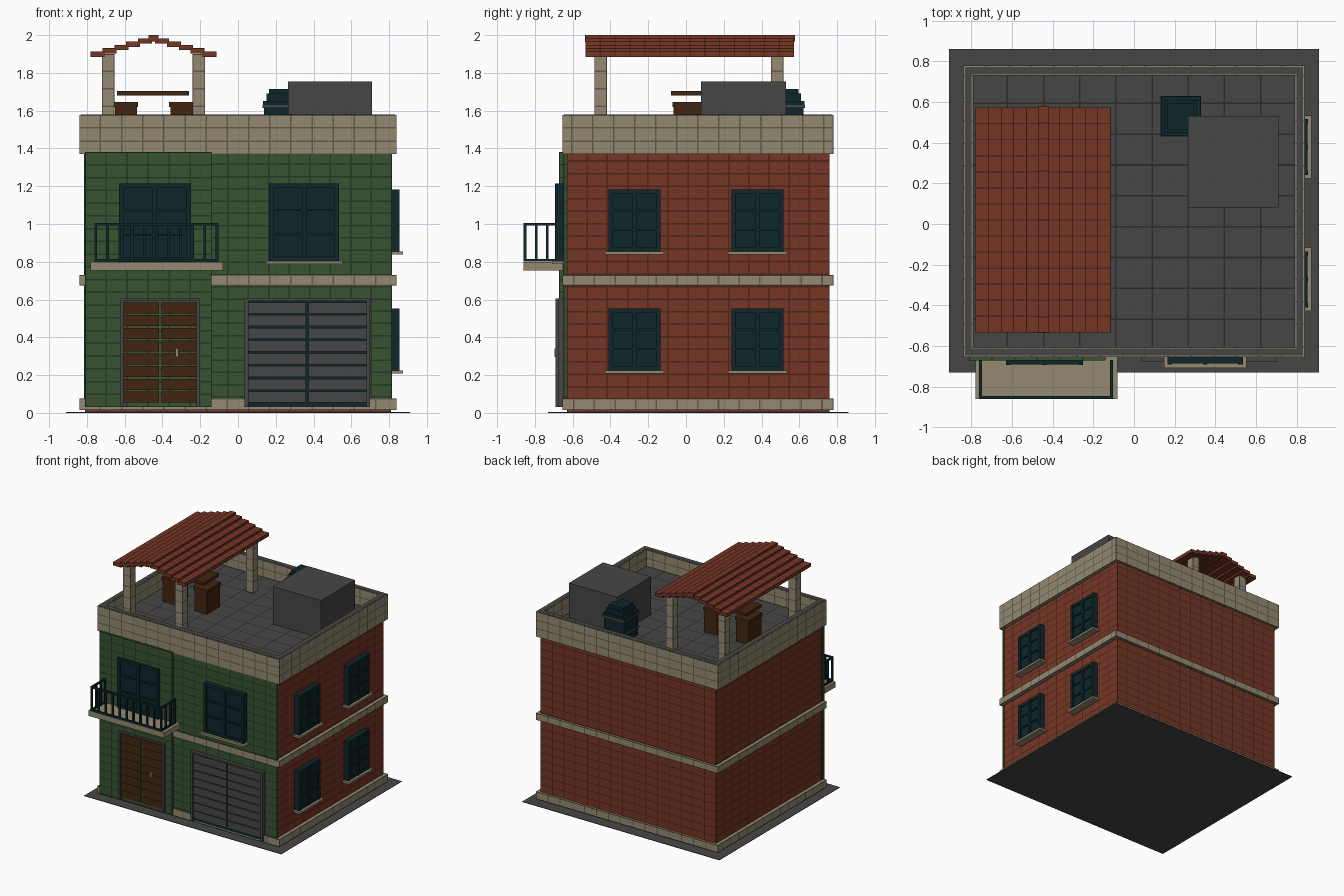
import bpy
import bmesh
from mathutils import Matrix, Vector

if "Cube" in bpy.data.objects:
    bpy.data.objects.remove(bpy.data.objects["Cube"], do_unlink=True)


def material(name, r, g, b):
    """Flat colour given as 0-255 display values, stored as linear."""
    col = [((c / 255 + 0.055) / 1.055) ** 2.4 for c in (r, g, b)] + [1]
    m = bpy.data.materials.new(name)
    m.use_nodes = True
    m.diffuse_color = col
    m.node_tree.nodes["Principled BSDF"].inputs["Base Color"].default_value = col
    return m


GREEN = material("green_brick", 55, 84, 50)
GREEN_J = material("green_joint", 36, 56, 33)
RED = material("red_brick", 118, 54, 37)
RED_J = material("red_joint", 78, 36, 25)
BEIGE = material("beige_stone", 148, 138, 113)
BEIGE_J = material("beige_joint", 98, 91, 74)
GREY = material("slate_grey", 70, 70, 70)
GREY_J = material("dark_grey", 42, 42, 42)
BROWN = material("brown_wood", 66, 37, 15)
TEAL = material("dark_teal", 14, 38, 42)


def box(name, lo, hi, mat, joint=None, step=None, gap=0.004):
    """Box from corner to corner; with a joint colour its faces become tiles."""
    lo, hi = Vector(lo), Vector(hi)
    bm = bmesh.new()
    size = hi - lo
    bmesh.ops.create_cube(bm, size=1, matrix=Matrix.Translation((lo + hi) / 2) @ Matrix.Diagonal((*size, 1)))
    if joint:
        for axis in range(3):
            n = max(1, round(size[axis] / step[axis]))
            normal = Vector([float(axis == a) for a in range(3)])
            for i in range(1, n):
                bmesh.ops.bisect_plane(bm, geom=bm.verts[:] + bm.edges[:] + bm.faces[:],
                                       plane_co=lo + normal * size[axis] * i / n, plane_no=normal)
        tiles = set(bm.faces)
        bmesh.ops.inset_individual(bm, faces=bm.faces[:], thickness=gap, use_even_offset=True)
        for f in bm.faces:
            f.material_index = 0 if f in tiles else 1
    mesh = bpy.data.meshes.new(name)
    bm.to_mesh(mesh)
    bm.free()
    for m in (mat, joint):
        if m:
            mesh.materials.append(m)
    ob = bpy.data.objects.new(name, mesh)
    bpy.context.collection.objects.link(ob)
    return ob


def ring(name, x, y0, y1, thick, z0, z1, mat, joint=None, step=None):
    """Four bars around the building."""
    box(name + "_front", (-x, y0, z0), (x, y0 + thick, z1), mat, joint, step)
    box(name + "_back", (-x, y1 - thick, z0), (x, y1, z1), mat, joint, step)
    for side, a, b in (("right", -x, thick - x), ("left", x - thick, x)):
        box(name + "_" + side, (a, y0 + thick, z0), (b, y1 - thick, z1), mat, joint, step)


# Ground plate and walls
BRICK = (0.11, 0.11, 0.066)
box("ground_plate", (-0.91, -0.73, 0), (0.91, 0.86, 0.004), GREY)
box("brick_walls", (-0.81, -0.63, 0.004), (0.81, 0.76, 1.4), RED, RED_J, BRICK)
box("front_wall", (-0.815, -0.648, 0.02), (0.815, -0.629, 1.38), GREEN, GREEN_J, BRICK)
box("entrance_bay", (-0.81, -0.672, 0.03), (-0.14, -0.64, 1.38), GREEN, GREEN_J, BRICK)

# Stone bands, parapet and roof floor
STONE = (0.11, 0.11, 0.07)
ring("base_band", 0.84, -0.655, 0.78, 0.06, 0.015, 0.075, BEIGE, BEIGE_J, STONE)
ring("middle_band", 0.84, -0.655, 0.78, 0.06, 0.675, 0.73, BEIGE, BEIGE_J, STONE)
ring("parapet", 0.84, -0.655, 0.78, 0.05, 1.37, 1.578, BEIGE, BEIGE_J, STONE)
ring("parapet_cap", 0.832, -0.647, 0.772, 0.034, 1.577, 1.58, GREY)
box("roof_floor", (-0.8, -0.62, 1.39), (0.8, 0.745, 1.44), GREY, GREY_J, (0.17, 0.16, 1))


def window(name, w, z0, z1, depth, place, sill=True):
    """Window centred on local x, facing local -y."""
    d = depth
    parts = [box(name + "_glass", (-w / 2, -d + 0.012, z0), (w / 2, 0, z1), TEAL)]
    for i, f in enumerate((-0.5, 0, 0.5)):
        c = f * (w - 0.024)
        parts.append(box(f"{name}_upright_{i}", (c - 0.012, -d, z0), (c + 0.012, 0, z1), TEAL))
    for i in range(4):
        c = z0 + 0.012 + (z1 - z0 - 0.024) * i / 3
        t = 0.012 if i in (0, 3) else 0.006
        parts.append(box(f"{name}_rail_{i}", (-w / 2, -d + 0.003, c - t), (w / 2, 0, c + t), TEAL))
    if sill:
        parts.append(box(name + "_sill", (-w / 2 - 0.018, -d - 0.018, z0 - 0.017),
                         (w / 2 + 0.018, 0, z0), BEIGE))
    for p in parts:
        p.data.transform(place)


# Windows on the front and on the +x side
window("front_window", 0.37, 0.805, 1.215, 0.045, Matrix.Translation((0.35, -0.645, 0)))
window("balcony_window", 0.38, 0.8, 1.215, 0.025, Matrix.Translation((-0.44, -0.668, 0)), False)
for col, y in (("near", -0.272), ("far", 0.378)):
    for level, z in (("lower", 0.225), ("upper", 0.855)):
        turn = Matrix.Translation((0.81, y, 0)) @ Matrix.Rotation(1.570796, 4, "Z")
        window(f"{level}_{col}_side_window", 0.275, z, z + 0.328, 0.045, turn)


def door(name, x0, x1, y, wall, mat):
    """Two leaves of panels split by dark lines, in a grey frame."""
    mid = (x0 + x1) / 2
    box(name + "_backing", (x0, y + 0.008, 0.03), (x1, wall, 0.6), TEAL)
    rows = 8
    pitch = 0.54 / rows
    for leaf, a, b in (("right", x0, mid - 0.007), ("left", mid + 0.007, x1)):
        for i in range(rows):
            z = 0.05 + pitch * i
            box(f"{name}_{leaf}_panel_{i}", (a, y, z + 0.005), (b, wall, z + pitch - 0.005), mat)
    for side, a in (("right", x0 - 0.02), ("left", x1)):
        box(f"{name}_{side}_jamb", (a, y - 0.01, 0.03), (a + 0.02, wall, 0.605), GREY)
    box(name + "_lintel", (x0, y - 0.01, 0.592), (x1, wall, 0.605), GREY)


# Entrance and garage
door("front_door", -0.605, -0.22, -0.68, -0.66, BROWN)
box("door_handle", (-0.331, -0.696, 0.295), (-0.314, -0.68, 0.34), BEIGE)
door("garage_door", 0.055, 0.68, -0.668, -0.64, GREY)

# Balcony with railing
RX0, RX1, RY0, RY1 = -0.754, -0.111, -0.852, -0.675
R = 0.007
box("balcony_slab", (-0.78, -0.86, 0.755), (-0.08, -0.65, 0.8), BEIGE)


def bar(name, a, b):
    box(name, [min(p, q) - R for p, q in zip(a, b)], [max(p, q) + R for p, q in zip(a, b)], TEAL)


for label, z in (("bottom", 0.808), ("top", 0.998)):
    bar(f"railing_{label}_front", (RX0, RY0, z), (RX1, RY0, z))
    for side, x in (("right", RX0), ("left", RX1)):
        bar(f"railing_{label}_{side}", (x, RY0, z), (x, RY1, z))
for i in range(11):
    x = RX0 + (RX1 - RX0) * i / 10
    bar(f"railing_front_post_{i}", (x, RY0, 0.808), (x, RY0, 0.99))
for i in range(1, 4):
    y = RY0 + (RY1 - RY0) * i / 3
    for side, x in (("right", RX0), ("left", RX1)):
        bar(f"railing_{side}_post_{i}", (x, y, 0.808), (x, y, 0.99))

# Roof shelter: posts, stepped tile rows and ridge
for i, x in enumerate((-0.688, -0.207)):
    for j, y in enumerate((-0.452, 0.482)):
        box(f"shelter_post_{i}_{j}", (x - 0.033, y - 0.033, 1.44), (x + 0.033, y + 0.033, 1.9),
            BEIGE, BEIGE_J, (1, 1, 0.09))
MID, ROWS = -0.447, 5
for i in range(ROWS):
    outer, inner = 0.333 - 0.0625 * i, 0.333 - 0.0625 * (i + 1) - 0.012
    z = 1.885 + 0.0175 * i
    for side, s in (("right", -1), ("left", 1)):
        xs = sorted((MID + s * outer, MID + s * inner))
        box(f"roof_tiles_{side}_{i}", (xs[0], -0.533, z), (xs[1], 0.573, z + 0.028),
            RED, RED_J, (1, 0.079, 1), 0.003)
box("roof_ridge", (MID - 0.026, -0.535, 1.965), (MID + 0.026, 0.577, 2.0), RED, RED_J, (1, 0.079, 1), 0.003)

# Table and seats under the shelter
box("table_top", (-0.64, -0.08, 1.68), (-0.26, 0.12, 1.705), BROWN)
for side, x in (("right", -0.593), ("left", -0.3)):
    box(f"seat_{side}", (x - 0.058, -0.065, 1.44), (x + 0.058, 0.105, 1.62), BROWN)
    box(f"seat_{side}_cushion", (x - 0.064, -0.072, 1.62), (x + 0.064, 0.112, 1.645), BROWN)

# Rooftop housing and water tank
box("rooftop_housing", (0.265, 0.08, 1.44), (0.71, 0.53, 1.755), GREY)
TX, TY = 0.23, 0.53
for name, r, z0, z1, mat in (("tank_body", 0.092, 1.44, 1.645, TEAL),
                             ("tank_lower_band", 0.1, 1.5, 1.515, GREY),
                             ("tank_upper_band", 0.1, 1.615, 1.63, GREY),
                             ("tank_rim", 0.098, 1.63, 1.65, TEAL),
                             ("tank_shoulder", 0.08, 1.65, 1.69, TEAL),
                             ("tank_lid", 0.066, 1.69, 1.715, TEAL)):
    box(name, (TX - r, TY - r, z0), (TX + r, TY + r, z1), mat)
